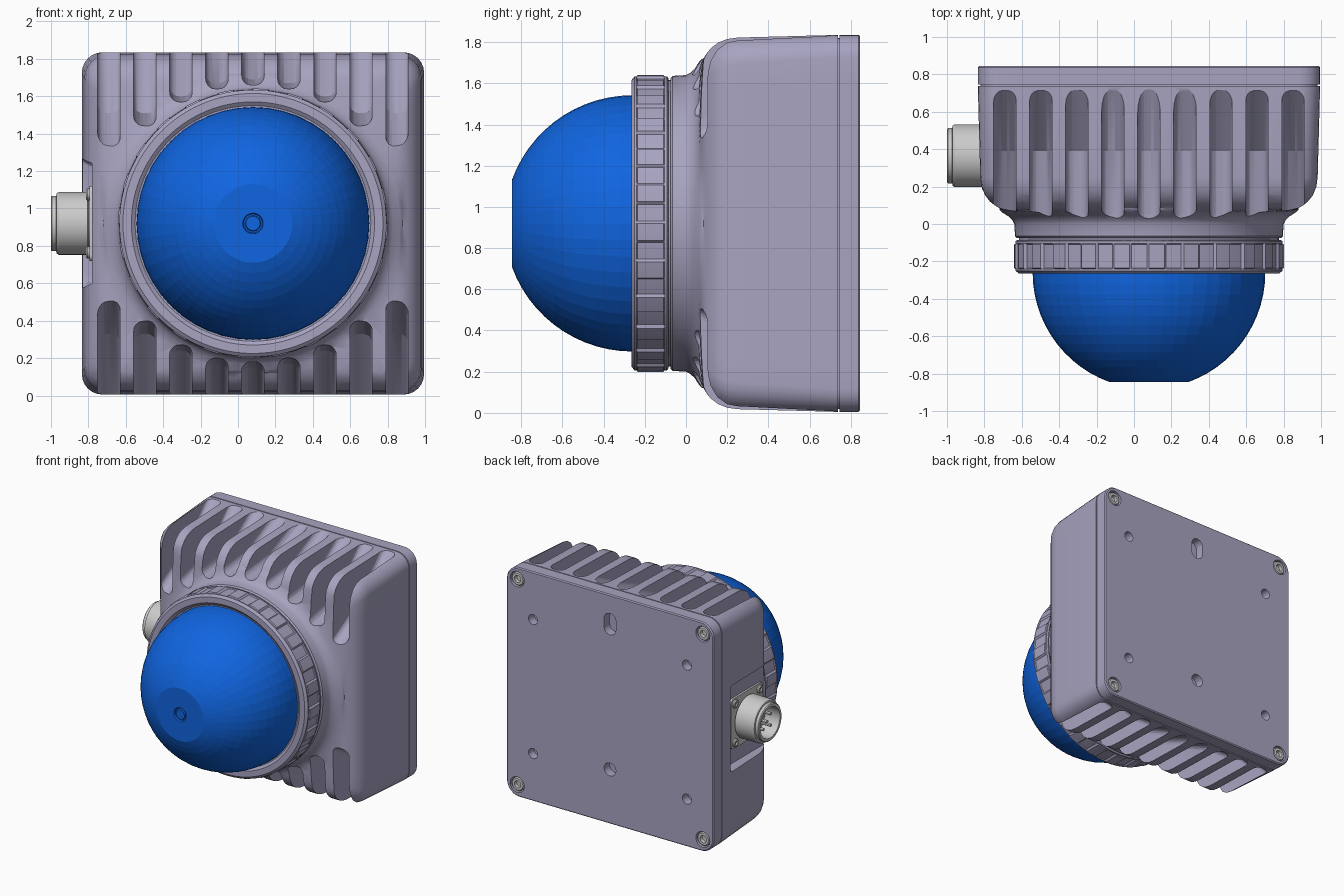
import bpy, bmesh
from math import sin, cos, pi, sqrt, atan2

if "Cube" in bpy.data.objects:
    bpy.data.objects.remove(bpy.data.objects["Cube"])

CX, CZ = 0.08, 0.92  # axis of the lamp


def material(name, rgb):
    m = bpy.data.materials.new(name)
    m.diffuse_color = (*rgb, 1)
    m.use_nodes = True
    m.node_tree.nodes["Principled BSDF"].inputs["Base Color"].default_value = m.diffuse_color
    return m


CASE = material("case_grey", (0.39, 0.37, 0.53))
BLUE = material("dome_blue", (0.005, 0.13, 0.75))


def build(name, shells, mat=None, smooth=30):
    """One object from closed lofts; each shell is a list of point rings."""
    bm = bmesh.new()
    for rings in shells:
        seen = {}

        def vert(p):
            k = tuple(round(c, 5) for c in p)
            if k not in seen:
                seen[k] = bm.verts.new(p)
            return seen[k]

        def face(vs):
            vs = list(dict.fromkeys(vs))
            if len(vs) > 2:
                bm.faces.new(vs)

        vr = [[vert(p) for p in r] for r in rings]
        n = len(vr[0])
        for a, b in zip(vr, vr[1:]):
            for i in range(n):
                j = (i + 1) % n
                face([a[i], a[j], b[j], b[i]])
        face(vr[0])
        face(vr[-1])
    bmesh.ops.recalc_face_normals(bm, faces=bm.faces)
    me = bpy.data.meshes.new(name)
    bm.to_mesh(me)
    bm.free()
    ob = bpy.data.objects.new(name, me)
    bpy.context.collection.objects.link(ob)
    if mat:
        me.materials.append(mat)
    if smooth:
        shade(ob, smooth)
    return ob


def shade(ob, angle=30):
    bpy.ops.object.select_all(action='DESELECT')
    ob.select_set(True)
    bpy.context.view_layer.objects.active = ob
    bpy.ops.object.shade_smooth_by_angle(angle=angle * pi / 180)


def cut(ob, shells):
    cutter = build("cutter", shells, smooth=0)
    cutter.hide_render = True
    mod = ob.modifiers.new("cut", 'BOOLEAN')
    mod.object, mod.operation, mod.solver = cutter, 'DIFFERENCE', 'EXACT'
    bpy.context.view_layer.objects.active = ob
    bpy.ops.object.modifier_apply(modifier="cut")
    bpy.data.objects.remove(cutter)
    shade(ob)


def along_y(x, z):
    return lambda u, v, a: (x + u, a, z + v)


def along_x(y, z):
    return lambda u, v, a: (a, y + u, z + v)


def lathe(profile, place, n=32, angles=None, mod=lambda i, r: r):
    angles = angles or [2 * pi * i / n for i in range(n)]
    return [[place(mod(i, r) * cos(t), mod(i, r) * sin(t), a) for i, t in enumerate(angles)]
            for r, a in profile]


def rod(r, a0, a1, place, n=24):
    return lathe([(0, a0), (r, a0), (r, a1), (0, a1)], place, n)


def rounded(hu, hv, c, arc=6, side=14):
    """Rounded rectangle outline, with subdivided sides."""
    pts = []
    for q in range(4):
        su, sv = (1, -1, -1, 1)[q], (1, 1, -1, -1)[q]
        for i in range(arc + 1):
            t = (q + i / arc) * pi / 2
            pts.append((su * (hu - c) + c * cos(t), sv * (hv - c) + c * sin(t)))
        u, v = pts[-1]
        du, dv = [(-2 * (hu - c), 0), (0, -2 * (hv - c)), (2 * (hu - c), 0), (0, 2 * (hv - c))][q]
        pts += [(u + du * i / side, v + dv * i / side) for i in range(1, side)]
    return pts


def section(y, h, c, circle=0.8, mix=0.0):
    """Body section at y, blended from rounded square (0) to circle (1)."""
    out = []
    for u, v in rounded(h, h, c):
        t = atan2(v, u)
        out.append((CX + u * (1 - mix) + mix * circle * cos(t), y,
                    CZ + v * (1 - mix) + mix * circle * sin(t)))
    return out


axis = along_y(CX, CZ)

# housing: rounded box flaring into a round neck
housing = build("housing", [[
    section(0.737, 0.915, 0.11), section(0.25, 0.902, 0.13), section(0.2, 0.895, 0.13),
    section(0.155, 0.877, 0.13), section(0.12, 0.85, 0.13), section(0.1, 0.825, 0.13),
    section(0.085, 0.8, 0.14), section(0.075, 0.79, 0.16, 0.81, 0.4),
    section(0.062, 0.79, 0.2, 0.785, 1), section(0.04, 0.79, 0.2, 0.75, 1),
    section(0.02, 0.79, 0.2, 0.73, 1), section(0.0, 0.79, 0.2, 0.72, 1),
    section(-0.065, 0.79, 0.2, 0.716, 1), section(-0.075, 0.79, 0.2, 0.706, 1)]], CASE)


# cooling grooves, top and bottom, and the connector recess
def groove(x, floor, flip):
    w, c = 0.06, 0.05
    prof = [(-w, None)] + [(-w + c - c * cos(t), c - c * sin(t)) for t in [i * pi / 10 for i in range(6)]]
    prof += [(-u, h) for u, h in reversed(prof)]
    mid = max(1.51, floor + 0.03)
    path = [(-0.1, floor), (0.05, floor), (0.39, mid), (0.71, 1.83), (0.806, 1.83 + 0.3 * (1.83 - mid))]
    rings = [[(x + u, y, 2.2 if h is None else z + h) for u, h in prof] for y, z in path]
    return [[(px, y, 2 * CZ - z) for px, y, z in r] for r in rings] if flip else rings


cutters = [groove(CX + k * 0.1925, (1.66, 1.64, 1.57, 1.44, 1.32)[abs(k)], f)
           for k in range(-4, 5) for f in (False, True)]
cutters.append([[(x, 0.29 + u, CZ + v) for u, v in rounded(0.34, hz, 0.03, 3, 2)]
                for x, hz in ((-0.95, 0.4), (-0.78, 0.32))])
cut(housing, cutters)

# gasket between housing and back plate
build("gasket", [[section(0.73, 0.9, 0.1), section(0.75, 0.9, 0.1)]], CASE)

# back plate with screw recesses, mounting holes and slot
plate = build("back_plate", [[section(0.745, 0.915, 0.11), section(0.837, 0.915, 0.11),
                              section(0.845, 0.907, 0.105)]], CASE)
corners = [(CX + sx * 0.82, CZ + sz * 0.82) for sx in (-1, 1) for sz in (-1, 1)]
holes = [rod(0.062, 0.79, 0.9, along_y(x, z)) for x, z in corners]
holes += [rod(0.04, 0.775, 0.9, along_y(CX + sx * 0.68, CZ + sz * 0.535))
          for sx in (-1, 1) for sz in (-1, 1)]
holes.append(rod(0.052, 0.775, 0.9, along_y(CX, CZ - 0.48)))
holes.append([[(CX + u, y, CZ + 0.68 + v) for u, v in rounded(0.052, 0.085, 0.05, 6, 2)]
              for y in (0.775, 0.9)])
cut(plate, holes)

# socket-head screws in the plate corners
build("plate_screws", [lathe([(0, 0.78), (0.054, 0.78), (0.054, 0.833), (0.047, 0.84),
                              (0.028, 0.84), (0.028, 0.81), (0, 0.81)], along_y(x, z), 24)
                       for x, z in corners])

# spacer and ribbed clamp ring
build("ring_spacer", [rod(0.695, -0.09, -0.06, axis, 96)], CASE)
angles = [(k + f) * pi / 12 for k in range(24) for f in (0, 0.06, 0.28, 0.5, 0.56, 0.78)]
build("clamp_ring", [lathe(
    [(0, -0.25), (0.63, -0.25), (0.65, -0.265), (0.695, -0.265), (0.714, -0.25), (0.714, -0.24),
     (0.721, -0.235), (0.721, -0.11), (0.714, -0.105), (0.714, -0.092), (0.704, -0.085), (0, -0.085)],
    axis, angles=angles, mod=lambda i, r: 0.707 if r > 0.72 and i % 6 in (1, 2, 3) else r)], CASE, 25)

# faceted dome with a flat nose and a small dimple
R, Y0, FLAT = 0.622, -0.26, 0.21
end = atan2(sqrt(R * R - FLAT * FLAT), FLAT)
arc = [(R * cos(end * i / 13), Y0 - R * sin(end * i / 13)) for i in range(14)]
tip = arc[-1][1]
build("dome", [lathe([(0, Y0 + 0.03), (R, Y0 + 0.03)] + arc +
                     [(0.055, tip), (0.05, tip + 0.012), (0.042, tip + 0.012), (0.038, tip + 0.002), (0, tip + 0.002)],
                     axis, 48)], BLUE, smooth=0)

# connector on the left side: flange, screws, threaded socket, pins
CY = 0.365
side = along_x(CY, CZ)
build("connector_flange", [[[(x, CY + u, CZ + v) for u, v in rounded(0.2, 0.2, 0.03, 4, 2)]
                            for x in (-0.77, -0.795)]])
build("flange_screws", [lathe([(0, -0.78), (0.032, -0.78), (0.032, -0.805), (0.026, -0.812),
                               (0.014, -0.812), (0.014, -0.8), (0, -0.8)],
                              along_x(CY + sy * 0.155, CZ + sz * 0.155), 16)
                        for sy in (-1, 1) for sz in (-1, 1)])
build("connector_socket", [lathe(
    [(0, -0.77), (0.152, -0.77), (0.152, -0.8), (0.168, -0.805), (0.168, -0.958), (0.16, -0.97),
     (0.148, -0.972), (0.148, -0.994), (0.142, -1.0), (0.122, -1.0), (0.122, -0.87), (0, -0.87)],
    side, 48)])
pins = [(0, 0)] + [(0.065 * cos(a), 0.065 * sin(a)) for a in (pi / 4 + i * pi / 2 for i in range(4))]
build("connector_pins", [rod(0.012, -0.86, -0.975, along_x(CY + u, CZ + v), 12) for u, v in pins])
